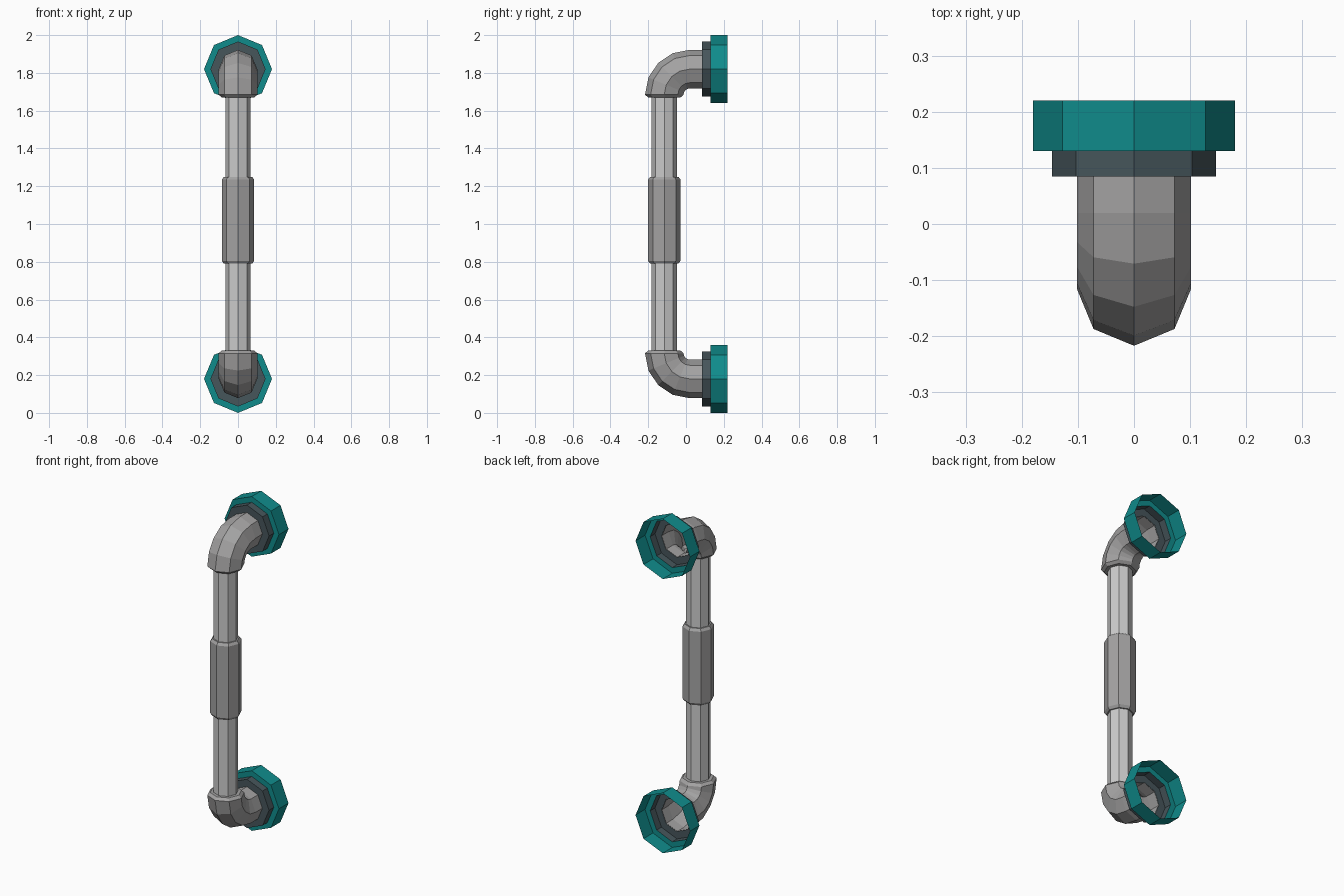
import bpy, bmesh, math
from mathutils import Vector

if "Cube" in bpy.data.objects:
    bpy.data.objects.remove(bpy.data.objects["Cube"])

SIDES = 8
BAR_Y = -0.115      # axis of the upright bar
ARM_Z = 0.82        # height of each arm above / below the middle
MID = 1.0


def material(name, r, g, b):
    m = bpy.data.materials.new(name)
    m.diffuse_color = (r, g, b, 1)
    m.use_nodes = True
    m.node_tree.nodes["Principled BSDF"].inputs["Base Color"].default_value = m.diffuse_color
    return m


LIGHT = material("light grey metal", 0.60, 0.60, 0.60)
MEDIUM = material("medium grey metal", 0.37, 0.365, 0.365)
DARK = material("dark slate", 0.062, 0.092, 0.105)
TEAL = material("teal", 0.005, 0.26, 0.26)


def loft(name, sections, mat):
    """Join octagons; each section is (centre, in-plane axis, radius)."""
    bm = bmesh.new()
    rings = []
    side = Vector((1, 0, 0))
    for centre, axis, radius in sections:
        ring = []
        for i in range(SIDES):
            a = 2 * math.pi * i / SIDES
            p = Vector(centre) + radius * (math.cos(a) * side + math.sin(a) * Vector(axis))
            ring.append(bm.verts.new(p))
        rings.append(ring)
    for a, b in zip(rings, rings[1:]):
        for i in range(SIDES):
            j = (i + 1) % SIDES
            bm.faces.new((a[i], a[j], b[j], b[i]))
    bmesh.ops.recalc_face_normals(bm, faces=bm.faces)
    # Make sure the outside of each shell faces outwards
    mid = sum((v.co for v in bm.verts), Vector()) / len(bm.verts)
    if sum((f.calc_center_median() - mid).dot(f.normal) * f.calc_area() for f in bm.faces) < 0:
        bmesh.ops.reverse_faces(bm, faces=bm.faces)
    mesh = bpy.data.meshes.new(name)
    bm.to_mesh(mesh)
    bm.free()
    mesh.materials.append(mat)
    ob = bpy.data.objects.new(name, mesh)
    bpy.context.collection.objects.link(ob)
    return ob


def upright(name, profile, mat):
    return loft(name, [((0, BAR_Y, z), (0, 1, 0), r) for r, z in profile], mat)


# Upright bar and thicker grip sleeve
upright("bar", [(0.067, 0.32), (0.067, 1.68)], LIGHT)
upright("grip_sleeve", [(0.066, 0.79), (0.075, 0.79), (0.086, 0.805),
                        (0.086, 1.235), (0.075, 1.25), (0.066, 1.25)], MEDIUM)

# Elbow and wall flange at each end
for end, s in (("top", 1), ("bottom", -1)):
    zc = MID + s * ARM_Z
    bend = 0.135
    cy, cz = BAR_Y + bend, zc - s * bend
    sections = [((0, BAR_Y, cz - s * 0.015), (0, 1, 0), 0.066),
                ((0, BAR_Y, cz - s * 0.015), (0, 1, 0), 0.086)]
    for k in range(5):
        a = math.radians(22.5 * k)
        out = Vector((0, -math.cos(a), s * math.sin(a)))
        sections.append((Vector((0, cy, cz)) + bend * out, -out, 0.102))
    sections.append(((0, 0.087, zc), (0, 0, -s), 0.102))
    loft(end + "_elbow", sections, MEDIUM)

    for part, mat, profile in (
            ("_collar", DARK, [(0.10, 0.085), (0.146, 0.085), (0.146, 0.13)]),
            ("_wall_flange", TEAL, [(0.146, 0.13), (0.18, 0.13), (0.18, 0.22)])):
        loft(end + part, [((0, y, zc), (0, 0, 1), r) for r, y in profile], mat)
